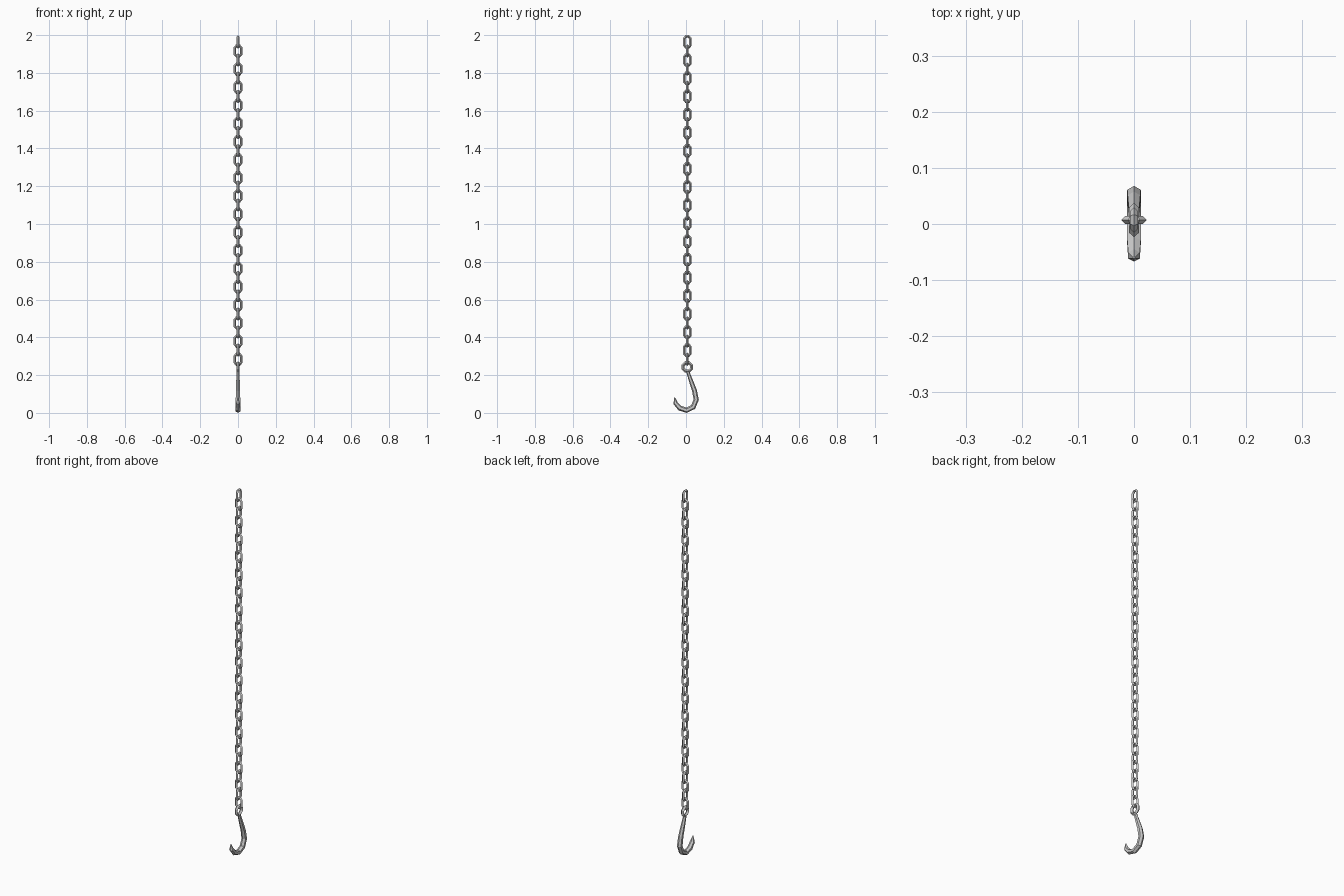
import bpy, bmesh, math
from mathutils import Vector

if "Cube" in bpy.data.objects:
    bpy.data.objects.remove(bpy.data.objects["Cube"])

CY = 0.007  # y position of the chain line


def sweep(name, path, radii, sides, closed, phase=0.0):
    """Sweep a polygon section along a path of (u, z) points in the local XZ plane."""
    bm = bmesh.new()
    pts = [Vector((u, 0, z)) for u, z in path]
    n = len(pts)
    rings = []
    for i, p in enumerate(pts):
        a = pts[i - 1] if closed or i > 0 else p
        b = pts[(i + 1) % n] if closed or i < n - 1 else p
        d1, d2 = (p - a).normalized(), (b - p).normalized()
        t = (d1 + d2).normalized()
        nrm = Vector((-t.z, 0, t.x))
        ring = []
        for k in range(sides):
            ang = phase + 2 * math.pi * k / sides
            off = nrm * math.cos(ang) + Vector((0, 1, 0)) * math.sin(ang)
            ring.append(bm.verts.new(p + off * radii[i]))
        rings.append(ring)
    for i in range(n if closed else n - 1):
        r, s = rings[i], rings[(i + 1) % n]
        for k in range(sides):
            m = (k + 1) % sides
            bm.faces.new((r[k], r[m], s[m], s[k]))
    if not closed:
        bm.faces.new(rings[0])
        bm.faces.new(rings[-1])
    bmesh.ops.recalc_face_normals(bm, faces=bm.faces)
    me = bpy.data.meshes.new(name)
    bm.to_mesh(me)
    bm.free()
    ob = bpy.data.objects.new(name, me)
    bpy.context.collection.objects.link(ob)
    return ob


# Chain links: eight-cornered loops, alternating by a quarter turn
link_path = [(0.007, 0.029), (0.016, 0.018), (0.016, -0.018), (0.007, -0.029),
             (-0.007, -0.029), (-0.016, -0.018), (-0.016, 0.018), (-0.007, 0.029)]
first = sweep("chain_link", link_path, [0.007] * 8, 4, True)
for i in range(36):
    link = first if i == 0 else bpy.data.objects.new("chain_link", first.data)
    if i:
        bpy.context.collection.objects.link(link)
    link.location = (0, CY, 1.964 - i * 0.048)
    link.rotation_euler.z = math.pi / 2 if i % 2 == 0 else 0

# Hook eye
eye_path = [(0.024 * math.cos(math.pi * (k + 0.5) / 4),
             0.024 * math.sin(math.pi * (k + 0.5) / 4)) for k in range(8)]
eye = sweep("hook_eye", eye_path, [0.009] * 8, 4, True)
eye.location = (0, CY, 0.243)
eye.rotation_euler.z = math.pi / 2

# Hook: tapered bar curling round to a point
hook_path = [(0.008, 0.222), (0.027, 0.168), (0.045, 0.118), (0.054, 0.07),
             (0.038, 0.031), (0.003, 0.014), (-0.032, 0.025),
             (-0.056, 0.052), (-0.060, 0.082)]
hook_radii = [0.008, 0.011, 0.013, 0.014, 0.014, 0.014, 0.014, 0.012, 0.002]
hook = sweep("hook", hook_path, hook_radii, 6, False)
hook.rotation_euler.z = math.pi / 2
